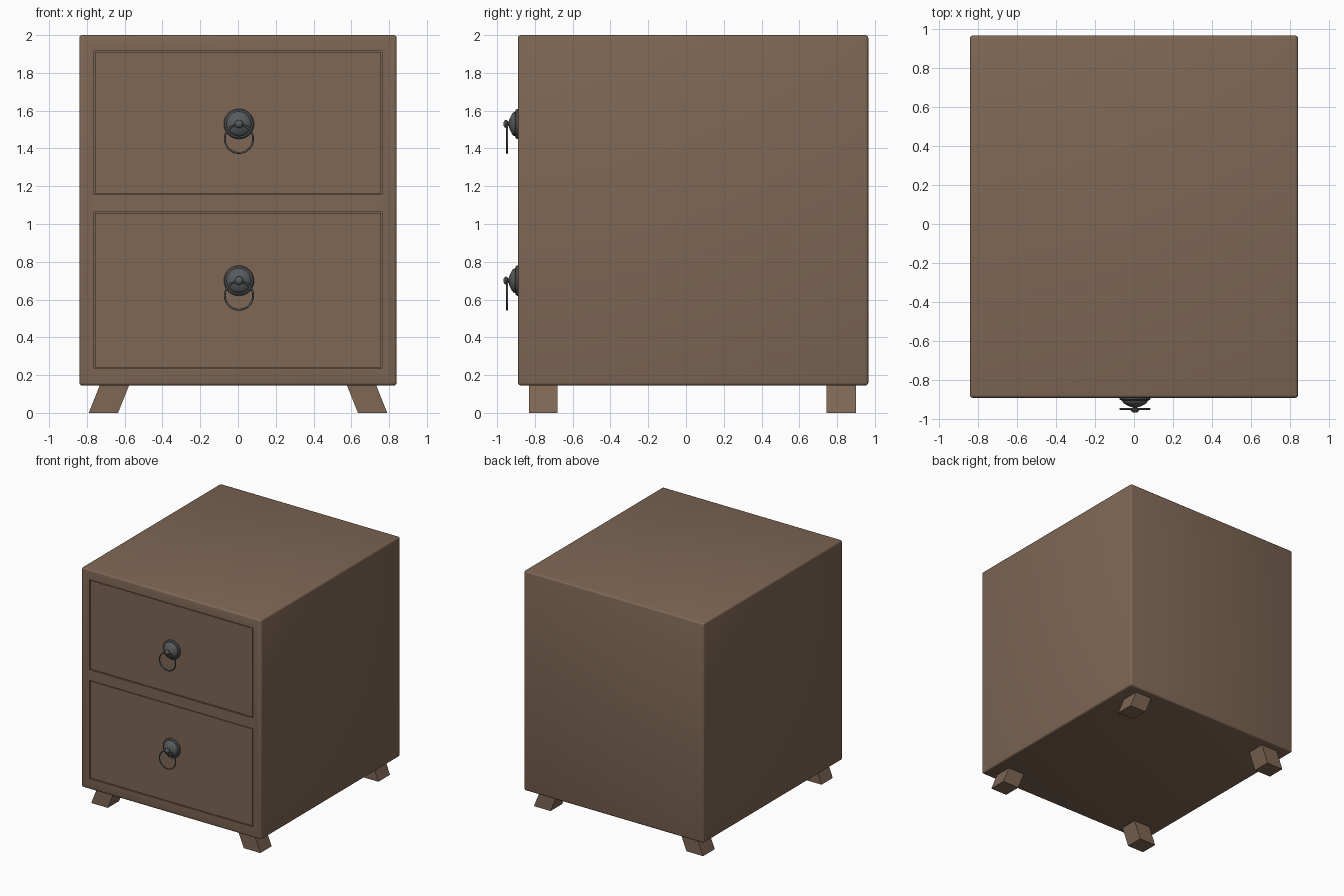
import bpy, bmesh, math
from mathutils import Vector

if "Cube" in bpy.data.objects:
    bpy.data.objects.remove(bpy.data.objects["Cube"])


def material(name, rgb):
    m = bpy.data.materials.new(name)
    m.diffuse_color = (*rgb, 1)
    m.use_nodes = True
    m.node_tree.nodes["Principled BSDF"].inputs["Base Color"].default_value = m.diffuse_color
    return m


WOOD = material("brown wood", (0.21, 0.135, 0.09))
METAL = material("dark metal", (0.10, 0.105, 0.11))


def add_object(name, bm, mat):
    bmesh.ops.recalc_face_normals(bm, faces=bm.faces)
    me = bpy.data.meshes.new(name)
    bm.to_mesh(me)
    bm.free()
    me.materials.append(mat)
    ob = bpy.data.objects.new(name, me)
    bpy.context.collection.objects.link(ob)
    return ob


def box(name, lo, hi, mat=WOOD, bevel=0.0, lean=0.0):
    """Box between two corners; lean shifts its bottom along x."""
    lo, hi = Vector(lo), Vector(hi)
    bm = bmesh.new()
    bmesh.ops.create_cube(bm, size=1)
    for v in bm.verts:
        low = v.co.z < 0
        v.co = Vector(lo[i] + (v.co[i] + 0.5) * (hi[i] - lo[i]) for i in range(3))
        if low:
            v.co.x += lean
    if bevel:
        bmesh.ops.bevel(bm, geom=bm.edges[:], offset=bevel, segments=3,
                        profile=0.5, affect='EDGES')
    return add_object(name, bm, mat)


def smooth(ob, angle):
    bpy.ops.object.select_all(action='DESELECT')
    bpy.context.view_layer.objects.active = ob
    ob.select_set(True)
    bpy.ops.object.shade_smooth_by_angle(angle=math.radians(angle))


FRONT = -0.89
OPENINGS = [("upper", 1.155, 1.915, 1.53), ("lower", 0.235, 1.065, 0.70)]

# Cabinet body with two drawer openings
body = box("cabinet_body", (-0.84, FRONT, 0.145), (0.84, 0.965, 2.0), bevel=0.015)
for label, z0, z1, _ in OPENINGS:
    cutter = box(label + "_opening_cutter", (-0.763, FRONT - 0.1, z0), (0.763, FRONT + 0.06, z1))
    cutter.hide_render = True
    mod = body.modifiers.new(label + " opening", 'BOOLEAN')
    mod.object, mod.operation, mod.solver = cutter, 'DIFFERENCE', 'EXACT'
    bpy.context.view_layer.objects.active = body
    bpy.ops.object.modifier_apply(modifier=mod.name)
    bpy.data.objects.remove(cutter)
smooth(body, 40)

# Splayed feet
for side in (-1, 1):
    x0, x1 = sorted((side * 0.575, side * 0.73))
    for label, y0, y1 in (("front", -0.83, -0.68), ("back", 0.745, 0.90)):
        box(f"{label}_{'left' if side < 0 else 'right'}_foot",
            (x0, y0, 0), (x1, y1, 0.15), lean=side * 0.06)


# Stepped rosette and knob: (radius, distance out from the drawer front)
PROFILE = [(0.08, -0.006), (0.08, 0.005), (0.074, 0.012), (0.066, 0.014),
           (0.062, 0.024), (0.054, 0.031), (0.042, 0.037), (0.028, 0.044),
           (0.014, 0.048), (0.012, 0.052), (0.019, 0.056), (0.022, 0.063),
           (0.018, 0.070), (0.010, 0.075), (0.0, 0.076)]


def rosette(name, cx, cz):
    bm = bmesh.new()
    vs = [bm.verts.new((r, -d, 0)) for r, d in PROFILE]
    es = [bm.edges.new(p) for p in zip(vs, vs[1:])]
    bmesh.ops.spin(bm, geom=vs + es, cent=(0, 0, 0), axis=(0, 1, 0),
                   angle=math.tau, steps=32, use_duplicate=False)
    bmesh.ops.remove_doubles(bm, verts=bm.verts, dist=1e-5)
    ob = add_object(name, bm, METAL)
    ob.location = (cx, FRONT, cz)
    smooth(ob, 35)


# Drawers with ring pulls
for label, z0, z1, hz in OPENINGS:
    gap = 0.006
    box(label + "_drawer", (-0.763 + gap, FRONT + 0.004, z0 + gap),
        (0.763 - gap, FRONT + 0.058, z1 - gap))
    rosette(label + "_handle_rosette", 0.005, hz)
    bpy.ops.mesh.primitive_torus_add(
        location=(0.005, -0.947, hz - 0.079), rotation=(math.pi / 2, 0, 0),
        major_radius=0.075, minor_radius=0.005, major_segments=40, minor_segments=8)
    ring = bpy.context.object
    ring.name = label + "_handle_ring"
    ring.data.materials.append(METAL)
    smooth(ring, 60)
